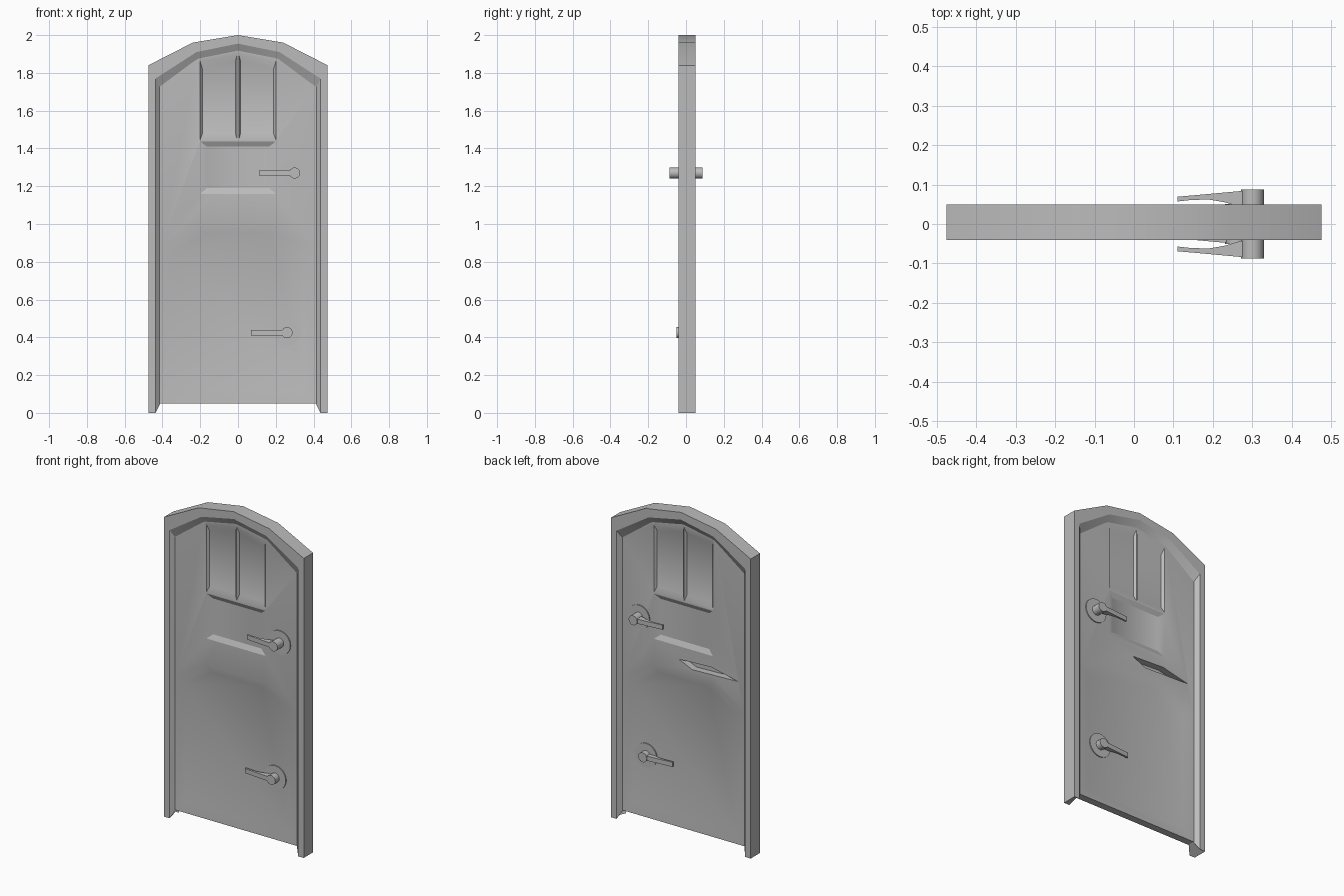
import bpy, bmesh, math
from mathutils import Matrix, Vector

if "Cube" in bpy.data.objects:
    bpy.data.objects.remove(bpy.data.objects["Cube"], do_unlink=True)

# Single grey finish
GREY = (0.5, 0.5, 0.5, 1)
grey = bpy.data.materials.new("plain grey")
grey.use_nodes = True
grey.diffuse_color = GREY
grey.node_tree.nodes["Principled BSDF"].inputs["Base Color"].default_value = GREY

FRONT, BACK = -0.02, 0.025     # door leaf faces
SINK = 0.014                   # panel depth


def finish(name, bm):
    bmesh.ops.recalc_face_normals(bm, faces=bm.faces)
    mesh = bpy.data.meshes.new(name)
    bm.to_mesh(mesh)
    bm.free()
    mesh.materials.append(grey)
    obj = bpy.data.objects.new(name, mesh)
    bpy.context.collection.objects.link(obj)
    return obj


def loft(name, rings, closed=False):
    """Skin equal rings of points; cap the ends unless closed."""
    bm = bmesh.new()
    loops = [[bm.verts.new(p) for p in ring] for ring in rings]
    n = len(loops[0])
    for a, b in zip(loops, loops[1:]):
        for i in range(n):
            j = (i + 1) % n
            bm.faces.new((a[i], a[j], b[j], b[i]))
    bm.faces.new(loops[0])
    bm.faces.new(loops[-1])
    return finish(name, bm)


def at_y(outline, y):
    return [(x, y, z) for x, z in outline]


def mirrored(half):
    """Complete a right-hand outline, mirrored in x."""
    return half + [(-x, z) for x, z in reversed(half) if x > 0]


def select_only(obj):
    bpy.ops.object.select_all(action='DESELECT')
    obj.select_set(True)
    bpy.context.view_layer.objects.active = obj


def cut(target, cutter):
    select_only(target)
    mod = target.modifiers.new("cut", 'BOOLEAN')
    mod.operation = 'DIFFERENCE'
    mod.solver = 'EXACT'
    mod.object = cutter
    bpy.ops.object.modifier_apply(modifier=mod.name)
    bpy.data.objects.remove(cutter, do_unlink=True)


# Frame: one section swept over jambs and faceted arch
outer = mirrored([(0.475, 0), (0.475, 1.84), (0.24, 1.96), (0, 2)])
lip = mirrored([(0.437, 0), (0.437, 1.77), (0.22, 1.91), (0, 1.955)])
deep = mirrored([(0.412, 0.05), (0.412, 1.72), (0.21, 1.87), (0, 1.912)])
sections = []
for o, l, d in zip(outer, lip, deep):
    sections.append([(o[0], -0.04, o[1]), (o[0], 0.05, o[1]),
                     (l[0], 0.05, l[1]), (d[0], BACK - 0.003, d[1]),
                     (d[0], FRONT + 0.003, d[1]), (l[0], -0.04, l[1])])
frame = loft("door_frame", sections)

# Door leaf
leaf_outline = mirrored([(0.42, 0.05), (0.42, 1.73), (0.215, 1.88), (0, 1.925)])
leaf = loft("door_leaf", [at_y(leaf_outline, FRONT), at_y(leaf_outline, BACK)])

# Sunken panels with sloped borders, on both faces
lower = (mirrored([(0.41, 0.05), (0.41, 0.88), (0.2, 0.995)]),
         mirrored([(0.35, 0.12), (0.35, 0.84), (0.165, 0.955)]))
middle = (mirrored([(0.2, 1.16), (0.2, 1.437)]),
          mirrored([(0.165, 1.19), (0.165, 1.41)]))
upper = ([(0.004, 1.447), (0.2, 1.447), (0.2, 1.86), (0.004, 1.9)],
         [(0.014, 1.48), (0.188, 1.48), (0.188, 1.82), (0.014, 1.86)])
upper_left = tuple([(-x, z) for x, z in o] for o in upper)
for rim, floor in (lower, middle, upper, upper_left):
    wide = [(1.5 * a[0] - 0.5 * b[0], 1.5 * a[1] - 0.5 * b[1])
            for a, b in zip(rim, floor)]
    for face, inward in ((FRONT, 1), (BACK, -1)):
        cut(leaf, loft("panel_cutter", [at_y(wide, face - inward * SINK / 2),
                                        at_y(rim, face),
                                        at_y(floor, face + inward * SINK)]))

# Narrow slit in the back, between the two halves
slit = [(0.03, 1.08), (-0.19, 1.09), (-0.37, 1.05), (-0.06, 1.04)]
cut(leaf, loft("slit_cutter", [at_y(slit, FRONT + 0.003), at_y(slit, BACK + 0.02)]))


# Lever handles
def disc(name, x, z, radius, y0, y1, sides=32):
    bm = bmesh.new()
    bmesh.ops.create_cone(
        bm, cap_ends=True, segments=sides, radius1=radius, radius2=radius,
        depth=abs(y1 - y0),
        matrix=Matrix.Translation((x, (y0 + y1) / 2, z))
        @ Matrix.Rotation(math.pi / 2, 4, 'X'))
    return finish(name, bm)


# Lever outline as (reach from the spindle, distance out from the leaf centre)
lever = [(0, 0.084), (0.035, 0.083), (0.19, 0.069), (0.19, 0.057),
         (0.155, 0.061), (0.11, 0.062), (0.07, 0.055), (0.03, 0.043), (0, 0.043)]
parts = [frame, leaf]
for level, x, z, sunk, inset in (("upper", 0.3, 1.27, 0, 0),
                                 ("lower", 0.26, 0.425, 0.036, SINK)):
    for side, s, base in (("front", -1, -FRONT), ("back", 1, BACK)):
        tag = f"{side}_{level}"
        wall = base - inset
        parts.append(disc(tag + "_rose", x, z, 0.073, 0, s * (wall + 0.006)))
        parts.append(disc(tag + "_spindle", x, z, 0.029, 0, s * (0.087 - sunk)))
        rings = []
        for half in (-0.014, 0.014):
            rings.append([(x - r, s * (d - sunk), z + half) for r, d in lever])
        parts.append(loft(tag + "_lever", rings))

for part in parts:
    select_only(part)
    bpy.ops.object.shade_smooth_by_angle(angle=math.radians(25))
